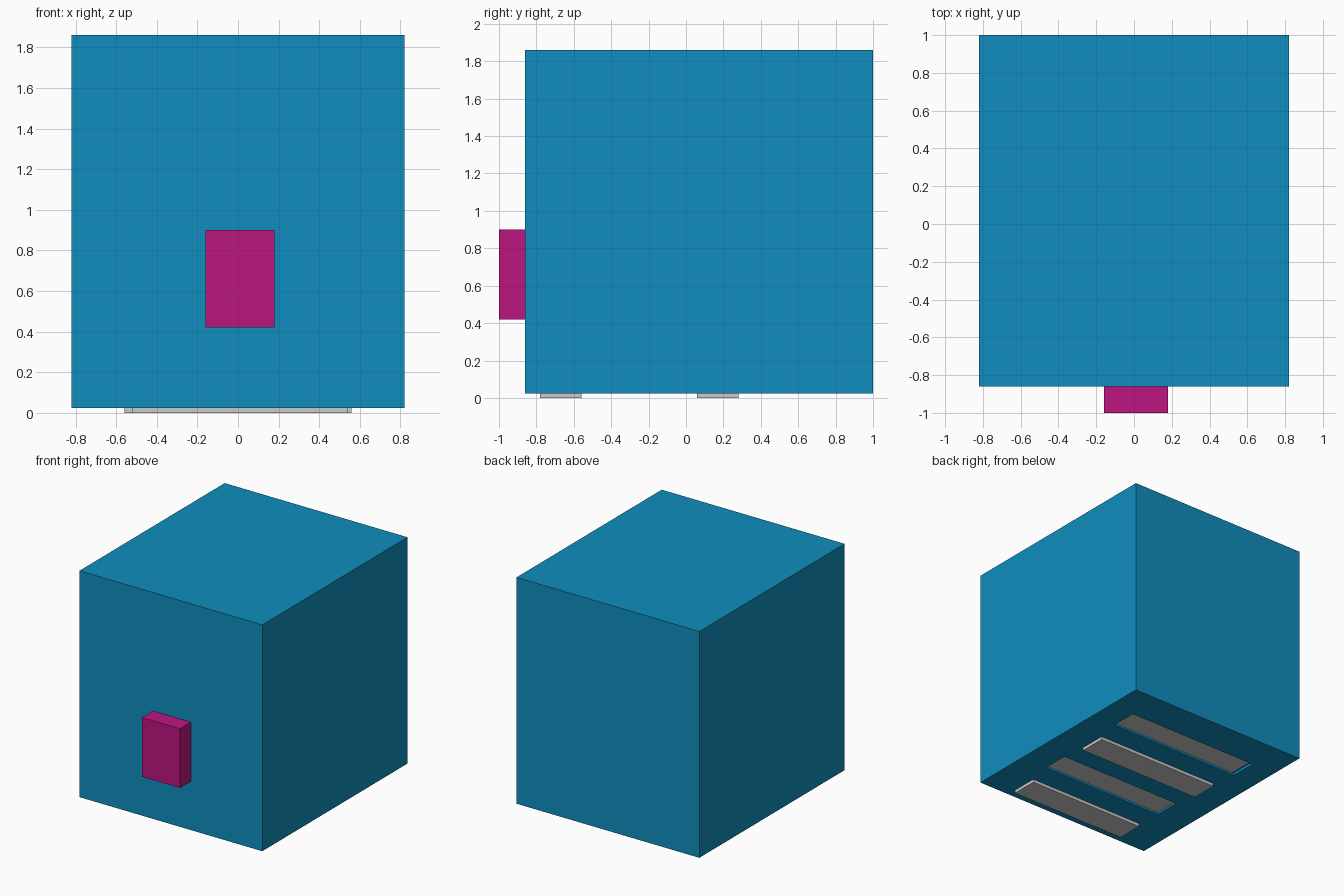
import bpy

if "Cube" in bpy.data.objects:
    bpy.data.objects.remove(bpy.data.objects["Cube"])


def material(name, rgb):
    m = bpy.data.materials.new(name)
    m.diffuse_color = (*rgb, 1)
    m.use_nodes = True
    m.node_tree.nodes["Principled BSDF"].inputs["Base Color"].default_value = m.diffuse_color
    return m


def box(name, x, y, z, mat=None):
    """Box spanning the given (min, max) ranges."""
    bpy.ops.mesh.primitive_cube_add(
        size=1, location=[(a + b) / 2 for a, b in (x, y, z)])
    ob = bpy.context.object
    ob.name = name
    ob.scale = [b - a for a, b in (x, y, z)]
    bpy.ops.object.transform_apply(location=False, rotation=False, scale=True)
    if mat:
        ob.data.materials.append(mat)
    return ob


blue = material("blue", (0.005, 0.27, 0.52))
magenta = material("magenta", (0.50, 0.008, 0.216))

BASE = 0.025    # underside of the body
RECESS = 0.02   # depth of the sunken slots
SLAT = 0.22     # slat width along y

# Main body and the block on its front
body = box("body", (-0.82, 0.82), (-0.86, 1.0), (BASE, 1.86), blue)
box("front_block", (-0.16, 0.18), (-1.0, -0.86), (0.42, 0.90), magenta)

# Raised slats under the body
for name, y, x in (("front_raised_slat", -0.78, (-0.52, 0.54)),
                   ("rear_raised_slat", 0.06, (-0.56, 0.56))):
    box(name, x, (y, y + SLAT), (0, BASE + 0.01))

# Sunken slats: a slot cut in the underside with a grey panel inside
for name, y, x, gap in (("front_sunken_slat", -0.36, (-0.54, 0.58), 0.0),
                        ("rear_sunken_slat", 0.48, (-0.60, 0.60), 0.02)):
    cutter = box("slot_cutter", x, (y, y + SLAT), (-0.1, BASE + RECESS))
    cutter.hide_render = True
    cut = body.modifiers.new("slot", "BOOLEAN")
    cut.operation = "DIFFERENCE"
    cut.solver = "EXACT"
    cut.object = cutter
    bpy.context.view_layer.objects.active = body
    bpy.ops.object.modifier_apply(modifier=cut.name)
    bpy.data.objects.remove(cutter)
    top = BASE + RECESS
    box(name, (x[0] + gap, x[1]), (y, y + SLAT), (top - 0.004, top + 0.006))
